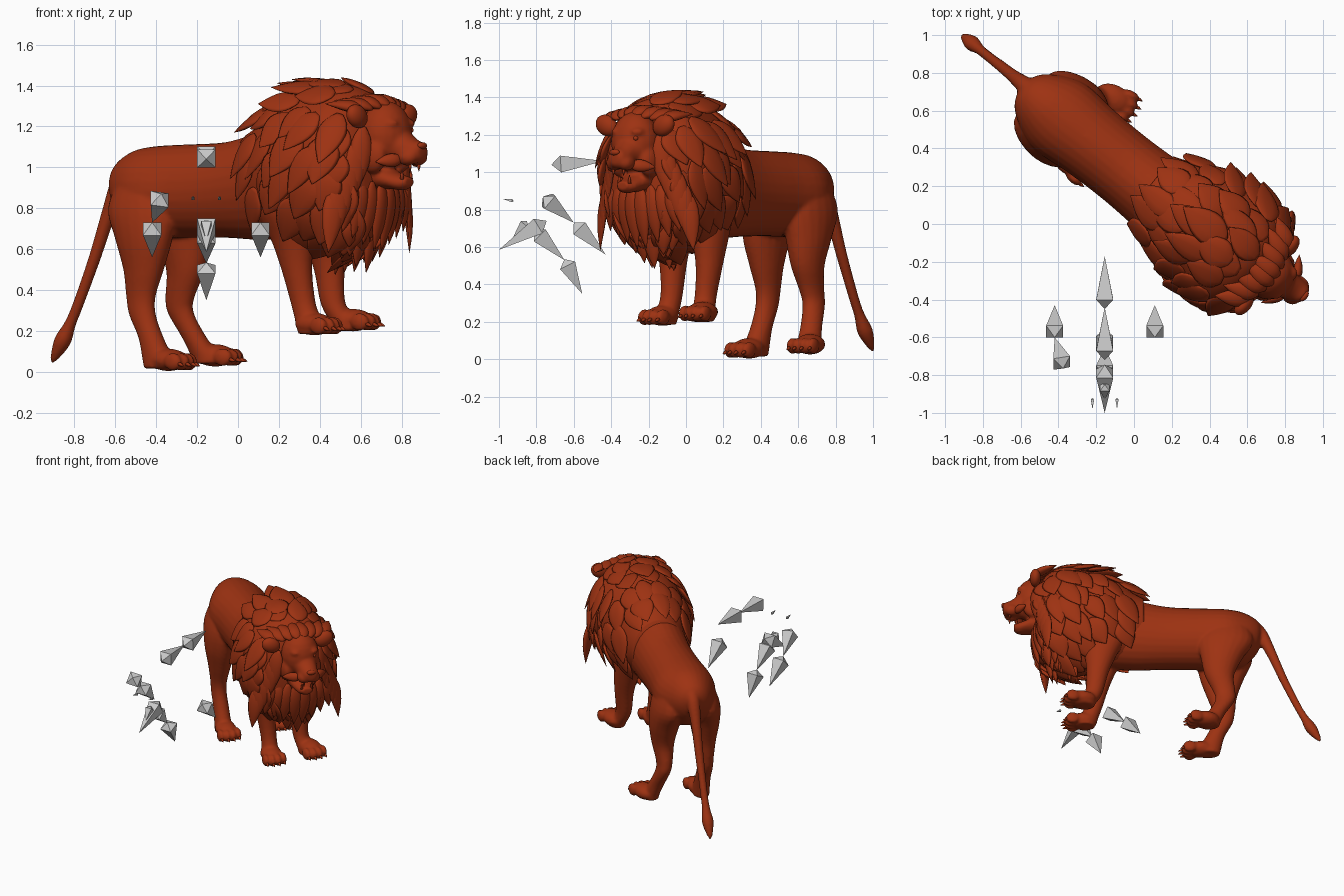
import bpy, bmesh, math, random
from mathutils import Vector as V, Matrix

if "Cube" in bpy.data.objects:
    bpy.data.objects.remove(bpy.data.objects["Cube"])

random.seed(4)
ANG = math.radians(-38.5)
ROT = Matrix.Rotation(ANG, 4, 'Z')
# Animal frame: x forward, y to its left, z up
FRAME = ROT @ Matrix.Translation((0, 0.2, 0))

fur = bpy.data.materials.new("fur")
fur.diffuse_color = (0.34, 0.032, 0.006, 1)
fur.use_nodes = True
fur.node_tree.nodes["Principled BSDF"].inputs["Base Color"].default_value = fur.diffuse_color


def finish(name, bm, mat=fur, frame=FRAME, smooth=True):
    bmesh.ops.recalc_face_normals(bm, faces=bm.faces)
    me = bpy.data.meshes.new(name)
    bm.to_mesh(me)
    bm.free()
    ob = bpy.data.objects.new(name, me)
    bpy.context.collection.objects.link(ob)
    ob.matrix_world = frame
    if mat:
        me.materials.append(mat)
    for p in me.polygons:
        p.use_smooth = smooth
    return ob


def loft(bm, secs, n=20, sub=4):
    """Closed tube through sections (centre, half-axis a, half-axis b)."""
    secs = [tuple(V(v) for v in s) for s in secs]
    dense = []
    for i in range(len(secs) - 1):
        p = [secs[max(i - 1, 0)], secs[i], secs[i + 1], secs[min(i + 2, len(secs) - 1)]]
        for k in range(sub):
            t = k / sub
            dense.append([0.5 * (2 * b + (c - a) * t + (2 * a - 5 * b + 4 * c - d) * t * t
                                 + (3 * b - a - 3 * c + d) * t ** 3) for a, b, c, d in zip(*p)])
    dense.append(secs[-1])
    rings = [[bm.verts.new(c + a * math.cos(2 * math.pi * j / n) + b * math.sin(2 * math.pi * j / n))
              for j in range(n)] for c, a, b in dense]
    for r, q in zip(rings, rings[1:]):
        for j in range(n):
            bm.faces.new((r[j], r[(j + 1) % n], q[(j + 1) % n], q[j]))
    bm.faces.new(rings[0])
    bm.faces.new(rings[-1][::-1])


def upright(bm, rows):          # (s, t, z, half width, half height) along the spine
    loft(bm, [((s, t, z), (0, w, 0), (0, 0, h)) for s, t, z, w, h in rows], 28)


def limb(bm, rows):             # (s, t, z, half length, half width) down a leg
    loft(bm, [((s, t, z), (a, 0, 0), (0, b, 0)) for s, t, z, a, b in rows])


def ball(bm, c, r, rot=Matrix()):
    bmesh.ops.create_uvsphere(bm, u_segments=20, v_segments=12, radius=1,
                              matrix=Matrix.Translation(c) @ rot @ Matrix.Diagonal((*r, 1)))


skin = bmesh.new()
claws = bmesh.new()

# Torso
upright(skin, [(-.92, 0, .93, .03, .03), (-.88, 0, .91, .11, .12), (-.78, 0, .885, .18, .2),
               (-.65, 0, .88, .22, .225), (-.45, 0, .885, .205, .228), (-.22, 0, .89, .2, .235),
               (0, 0, .91, .21, .265), (.25, 0, .95, .23, .29), (.45, 0, 1.0, .22, .28),
               (.62, 0, 1.05, .17, .22)])

# Legs
limb(skin, [(-.66, -.11, .95, .14, .08), (-.65, -.13, .8, .2, .115), (-.63, -.148, .65, .16, .105),
            (-.63, -.15, .5, .11, .08), (-.645, -.152, .37, .08, .058), (-.635, -.153, .28, .072, .054),
            (-.585, -.15, .17, .066, .055), (-.54, -.15, .06, .085, .06), (-.53, -.15, .015, .085, .06)])
limb(skin, [(-.66, .11, .95, .14, .08), (-.65, .125, .8, .2, .115), (-.62, .145, .65, .15, .105),
            (-.605, .15, .5, .105, .08), (-.64, .15, .37, .08, .058), (-.645, .16, .29, .07, .053),
            (-.585, .19, .17, .064, .055), (-.535, .215, .08, .078, .06), (-.525, .22, .04, .078, .06)])
for shoulder, rows in ((-.13, ((.25, -.09, .65), (.268, -.075, .5), (.3, -.062, .33), (.35, -.065, .215))),
                       (.15, ((.25, .165, .65), (.272, .175, .5), (.3, .172, .33), (.36, .2, .23)))):
    limb(skin, [(.2, shoulder, .95, .14, .08), (.22, shoulder, .8, .15, .1),
                (*rows[0], .115, .088), (*rows[1], .08, .068), (*rows[2], .064, .056),
                (*rows[3], .075, .062), (rows[3][0] + .005, rows[3][1], rows[3][2] - .03, .07, .06)])

# Paws, toes and claws
for s, t, z, yaw in ((-.455, -.148, .003, 0), (-.48, .25, .025, .2), (.39, -.065, .178, 0), (.405, .22, .198, .15)):
    turn = Matrix.Rotation(yaw, 4, 'Z')
    ball(skin, (s - .02, t, z + .055), (.105, .075, .055), turn)
    for k in range(4):
        o = turn @ V((.07 - .014 * (k in (0, 3)), -.063 + .042 * k, 0))
        ball(skin, V((s, t, z + .046)) + o, (.05, .025, .044), turn)
        d = turn @ V((1, 0, -.35))
        c = V((s, t, z + .05)) + o + d * .04
        loft(claws, [(c + d * a, (0, r, 0), (0, 0, r)) for a, r in ((0, .011), (.015, .008), (.03, .001))], 8, 1)

# Tail with tuft
loft(skin, [((s, .015, z), (0, r, 0), (.9 * r, 0, -.43 * r)) for s, z, r in (
    (-.85, .99, .05), (-.91, .92, .047), (-.985, .76, .036), (-1.07, .55, .03), (-1.17, .33, .027),
    (-1.22, .235, .029), (-1.265, .155, .042), (-1.305, .09, .028), (-1.335, .045, .01))], 14)

# Head: skull, muzzle, open lower jaw
ball(skin, (.735, .04, 1.16), (.125, .135, .165))
upright(skin, [(.70, .04, 1.13, .13, .14), (.79, .047, 1.125, .10, .11), (.85, .054, 1.1, .074, .078),
               (.90, .06, 1.078, .064, .06), (.935, .062, 1.075, .052, .05), (.95, .062, 1.08, .03, .032)])
upright(skin, [(.66, .04, .98, .11, .09), (.76, .045, .945, .08, .05), (.83, .052, .925, .06, .038),
               (.87, .054, .928, .035, .025)])
for e in (-1, 1):
    ball(skin, (.885, .058 + e * .04, 1.05), (.055, .042, .042))       # whisker pads
    ball(skin, (.80, .047 + e * .065, 1.215), (.05, .04, .025))        # brows
    ball(skin, (.73, .04 + e * .1, 1.06), (.08, .05, .09))             # cheeks

body = finish("body", skin)
rm = body.modifiers.new("blend", 'REMESH')
rm.mode = 'VOXEL'
rm.voxel_size = 0.011
rm.use_smooth_shade = True
sm = body.modifiers.new("soften", 'SMOOTH')
sm.factor = 0.5
sm.iterations = 4
finish("claws", claws)

# Nose, eyes, ears, teeth
bm = bmesh.new()
ball(bm, (.943, .062, 1.106), (.018, .032, .017))
finish("nose", bm)
bm = bmesh.new()
for e in (-1, 1):
    ball(bm, (.828, .05 + e * .066, 1.182), (.014, .014, .014))
finish("eyes", bm)
bm = bmesh.new()
for e in (-1, 1):
    ball(bm, (.72, .025 + e * .195, 1.25), (.04, .07, .055), Matrix.Rotation(e * .45, 4, 'X'))
finish("ears", bm)
bm = bmesh.new()
for e in (-1, 1):
    for z, h, s in ((1.03, -.05, .9), (.94, .045, .85)):
        loft(bm, [((s, .055 + e * .035, z + h * u), (r, 0, 0), (0, r, 0))
                  for u, r in ((0, .01), (.6, .007), (1, .001))], 8, 1)
finish("teeth", bm)

# Mane core
MANE = [(-.06, .96, .19, .22), (.02, .965, .22, .26), (.12, .985, .26, .325), (.26, 1.01, .3, .355),
        (.45, 1.025, .325, .375), (.56, 1.02, .325, .375), (.64, 1.0, .27, .35), (.69, .98, .2, .28),
        (.715, .96, .12, .18)]
bm = bmesh.new()
upright(bm, [(s, .02, z, w, h) for s, z, w, h in MANE])
finish("mane_core", bm)


def lock(bm, root, d, n, length, width, thick=.018, curl=-.06):
    """One leaf-shaped clump of hair."""
    d = d.normalized()
    b = n.cross(d).normalized()
    n = d.cross(b)
    secs = []
    for u, w in ((0, .25), (.15, .75), (.35, 1), (.6, .85), (.82, .45), (1, .02)):
        secs.append((root + (d * u + n * curl * u * u) * length, b * w * width, n * w * thick))
    loft(bm, secs, 10, 2)


def mane_at(s):
    for a, b in zip(MANE, MANE[1:]):
        if a[0] <= s <= b[0]:
            f = (s - a[0]) / (b[0] - a[0])
            return [p + (q - p) * f for p, q in zip(a, b)]


# Mane locks in overlapping rows
bm = bmesh.new()
for i, s0 in enumerate((.13, .24, .35, .45, .54, .61, .665)):
    count = 15
    for k in range(count):
        a = 2 * math.pi * (k + .5 * (i % 2) + random.uniform(-.2, .2)) / count
        s, z, w, h = mane_at(s0 + random.uniform(-.02, .02))
        if math.sin(a) < -.45 and s < .42:
            continue
        n = V((.15 if s < .6 else .45, math.cos(a) / w * .3, math.sin(a) / h * .3)).normalized()
        if s < .3:
            n = V((-.4, n.y, n.z)).normalized()
        root = V((s, .02 + math.cos(a) * w, z + math.sin(a) * h)) + n * .008
        d = V((-.5, 0, -.85)) if s < .58 else V((-.2, math.cos(a) * .3, -.95))
        if math.sin(a) > .75:
            d = V((-1, math.cos(a) * .3, -.1))
        d = d - n * d.dot(n) * .88
        lock(bm, root, d, n, random.uniform(.2, .29), random.uniform(.07, .09))
# Hanging chest locks
for k in range(16):
    t = random.uniform(-.13, .17)
    root = V((random.uniform(.45, .66), t, .76))
    lock(bm, root, V((-.1, -.15 * t, -1)), V((1, t * 3, .1)), .30 - abs(t - .04) * .9, .055, .025)
for e in (-1, 1):
    # Cheek locks framing the face, and beard under the jaw
    for k in range(6):
        t = .035 + e * (.15 + .025 * k)
        lock(bm, V((.715 - .015 * k, t, 1.2 - .06 * k)), V((.05, e * .2, -1)), V((1, e * .8, 0)),
             .32, .055, .022, -.1)
    for k in range(4):
        t = .04 + e * (.03 + .055 * k)
        lock(bm, V((.73 - .015 * k, t, .93)), V((.0, e * .08 * k, -1)), V((1, e * .15 * k, 0)),
             .34 - .03 * k, .05, .025, -.15)
    # Side whisker tufts by the mouth
    lock(bm, V((.86, .055 + e * .045, 1.04)), V((-.55, e, -.1)), V((1, e * .5, .2)), .14, .034, .025)
    # Forelock swept back from the brow
    for k in range(4):
        lock(bm, V((.775 - .015 * k, .035 + e * (.025 + .045 * k), 1.3 - .008 * k)),
             V((-1, e * .25 * k, .55)), V((.5, 0, 1)), .19, .05, .028, -.25)
finish("mane_locks", bm)


# Grey control bones: stretched octahedra
def bone(name, head, tail, r=.045):
    h, t = V(head), V(tail)
    d = t - h
    x = (V((1, 0, 0)) - d * d.x / d.length_squared).normalized()
    y = d.normalized().cross(x)
    bm = bmesh.new()
    vh, vt = bm.verts.new(h), bm.verts.new(t)
    q = [bm.verts.new(h + d * .18 + x * r * i + y * r * j) for i, j in ((1, 1), (-1, 1), (-1, -1), (1, -1))]
    for a, b in zip(q, q[1:] + q[:1]):
        bm.faces.new((vh, a, b))
        bm.faces.new((vt, b, a))
    finish(name, bm, None, Matrix(), False)


X = -.155
bone("spine_bone_front", (X, -.72, 1.04), (X, -.44, 1.06))
bone("spine_bone_back", (X, -.45, 1.055), (X, -.17, 1.07))
bone("upper_limb_bone", (-.375, -.765, .87), (-.42, -.6, .73))
bone("lower_limb_bone_left", (-.42, -.6, .73), (-.42, -.43, .56))
bone("lower_limb_bone_right", (.11, -.6, .73), (.11, -.43, .56))
bone("centre_bone_upper", (X, -.81, .69), (X, -.65, .53))
bone("centre_bone_lower", (X, -.65, .535), (X, -.555, .35))
bone("jaw_bone", (X, -.745, .74), (X, -1.0, .585))
bone("tongue_bone", (X, -.85, .74), (X, -.93, .64), .025)
for sx in (-.065, .065):
    bone("eye_bone", (X + sx, -.92, .846), (X + sx, -.98, .857), .008)
